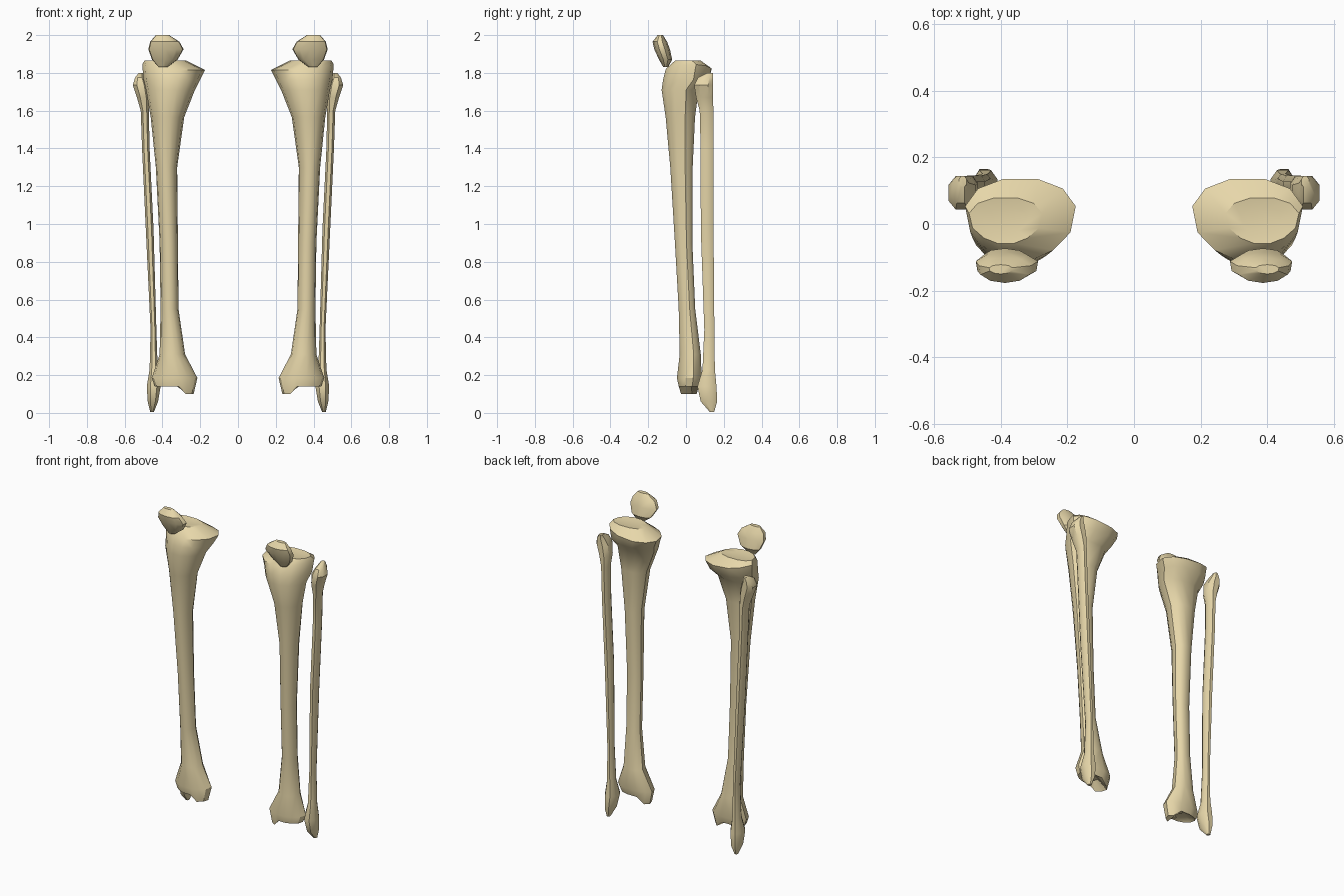
import bpy, bmesh, math

bone = bpy.data.materials.new("bone")
bone.diffuse_color = (0.80, 0.68, 0.40, 1)


def loft(name, rings, sides, side, taper=0.0, power=0.85, tweak=None):
    """Skin rings of (z, xmin, xmax, ymin, ymax); taper narrows the front."""
    bm = bmesh.new()
    loops = []
    for z, x0, x1, y0, y1 in rings:
        loop = []
        for i in range(sides):
            a = 2 * math.pi * (i + 0.5) / sides
            c, s = math.cos(a), math.sin(a)
            c = math.copysign(abs(c) ** power, c) / math.cos(math.pi / sides) ** power
            s = math.copysign(abs(s) ** power, s)
            x = (x0 + x1) / 2 + (x1 - x0) / 2 * c * (1 + taper * min(s, 0))
            y = (y0 + y1) / 2 + (y1 - y0) / 2 * s
            co = (x, y, z)
            if tweak:
                co = tweak(*co)
            loop.append(bm.verts.new((side * co[0], co[1], co[2])))
        loops.append(loop)
    for a, b in zip(loops, loops[1:]):
        for i in range(sides):
            j = (i + 1) % sides
            bm.faces.new((a[i], a[j], b[j], b[i]))
    bm.faces.new(loops[0])
    bm.faces.new(loops[-1])
    bmesh.ops.recalc_face_normals(bm, faces=bm.faces)
    mesh = bpy.data.meshes.new(name)
    bm.to_mesh(mesh)
    bm.free()
    ob = bpy.data.objects.new(name, mesh)
    bpy.context.collection.objects.link(ob)
    mesh.materials.append(bone)
    bpy.ops.object.select_all(action='DESELECT')
    ob.select_set(True)
    bpy.context.view_layer.objects.active = ob
    bpy.ops.object.shade_smooth_by_angle(angle=math.radians(35))
    return ob


def tibia_shape(x, y, z):
    # inner ankle knob hangs below the joint surface
    if z < 0.17 and x < 0.285:
        z -= 0.04
    # outer half of the knee plateau sits higher, middle dips slightly
    if 1.78 < z < 1.84:
        z += 0.03 * max(0, (x - 0.34) / 0.17)
    return x, y, z


TIBIA = [
    (0.15, 0.30, 0.42, -0.02, 0.05),
    (0.14, 0.235, 0.44, -0.04, 0.07),
    (0.185, 0.215, 0.457, -0.05, 0.085),
    (0.31, 0.28, 0.415, -0.035, 0.08),
    (0.55, 0.315, 0.41, -0.04, 0.05),
    (0.90, 0.318, 0.415, -0.06, 0.035),
    (1.30, 0.322, 0.435, -0.085, 0.037),
    (1.565, 0.285, 0.462, -0.11, 0.05),
    (1.71, 0.228, 0.487, -0.132, 0.07),
    (1.765, 0.20, 0.50, -0.125, 0.125),
    (1.815, 0.175, 0.507, -0.11, 0.138),
    (1.865, 0.275, 0.495, -0.06, 0.08),
    (1.86, 0.32, 0.45, -0.03, 0.05),
]

FIBULA = [
    (0.005, 0.445, 0.465, 0.125, 0.15),
    (0.06, 0.423, 0.478, 0.075, 0.168),
    (0.14, 0.41, 0.483, 0.057, 0.165),
    (0.23, 0.425, 0.468, 0.085, 0.155),
    (0.44, 0.432, 0.463, 0.095, 0.152),
    (0.97, 0.447, 0.488, 0.076, 0.148),
    (1.40, 0.468, 0.508, 0.075, 0.148),
    (1.60, 0.472, 0.515, 0.07, 0.147),
    (1.67, 0.468, 0.535, 0.05, 0.147),
    (1.735, 0.475, 0.557, 0.04, 0.147),
    (1.775, 0.495, 0.545, 0.06, 0.147),
    (1.80, 0.503, 0.525, 0.11, 0.145),
]

PATELLA = [
    (1.83, 0.375, 0.42, -0.12, -0.095),
    (1.87, 0.32, 0.455, -0.143, -0.073),
    (1.925, 0.288, 0.475, -0.168, -0.085),
    (1.965, 0.31, 0.465, -0.177, -0.10),
    (2.0, 0.365, 0.435, -0.15, -0.122),
]

# one set of bones per leg, mirrored across x
for label, side in (("left", 1), ("right", -1)):
    loft(label + "_shin_bone", TIBIA, 12, side, 0.3, 0.85, tibia_shape)
    loft(label + "_calf_bone", FIBULA, 8, side)
    loft(label + "_kneecap", PATELLA, 10, side, 0.15, 0.9)
